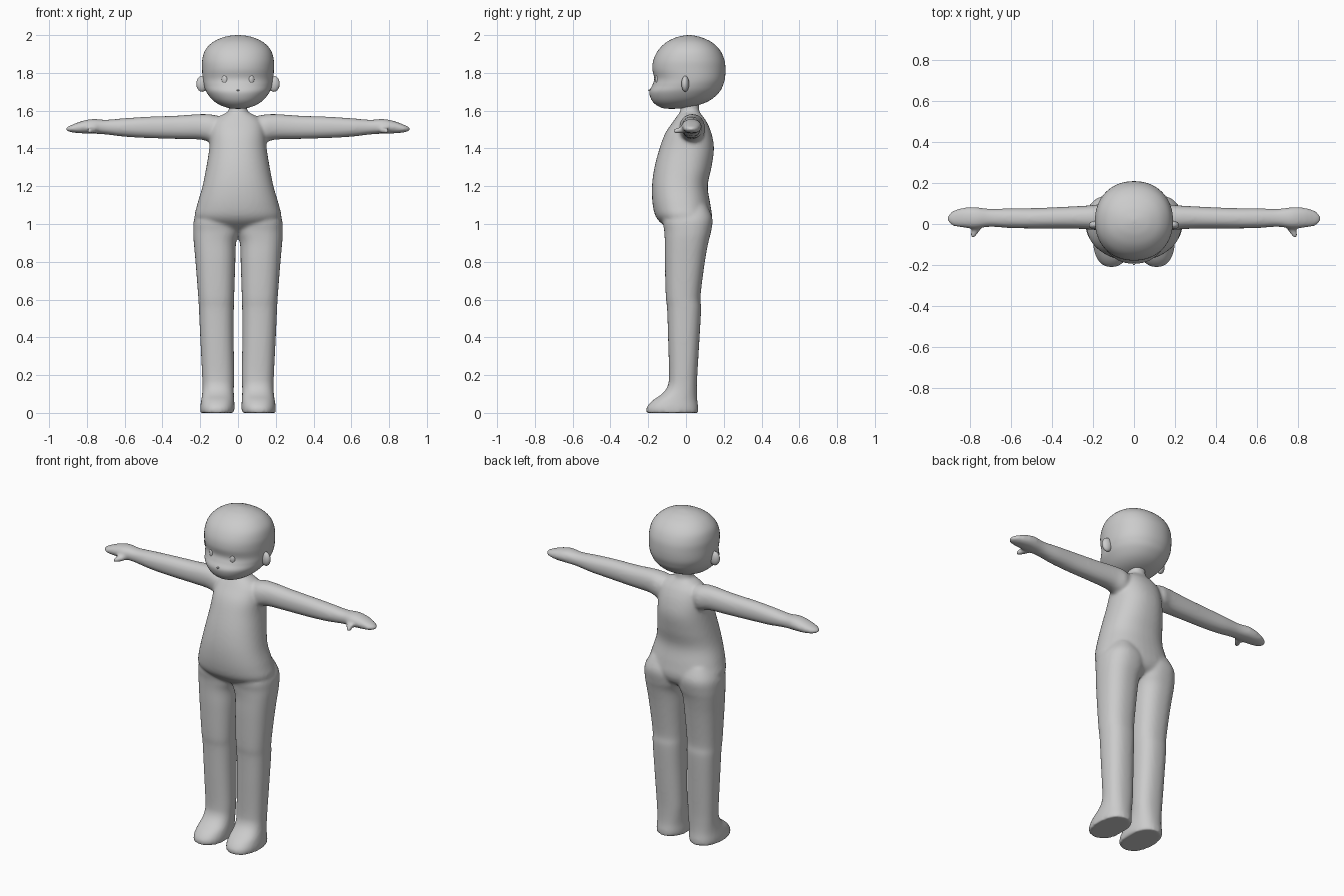
import bpy, bmesh, math
from mathutils import Vector

old = bpy.data.objects.get("Cube")
if old:
    bpy.data.objects.remove(old, do_unlink=True)

grey = bpy.data.materials.new("plain grey")
grey.use_nodes = True
GREY = (0.6, 0.6, 0.6, 1)
grey.diffuse_color = GREY
grey.node_tree.nodes["Principled BSDF"].inputs["Base Color"].default_value = GREY


def smooth_sections(rows, steps=5):
    """Catmull-Rom interpolation between cross-section rows."""
    rows = [Vector(r) for r in rows]
    out = []
    for i in range(len(rows) - 1):
        p0, p1, p2, p3 = rows[max(i - 1, 0)], rows[i], rows[i + 1], rows[min(i + 2, len(rows) - 1)]
        for k in range(steps):
            t = k / steps
            out.append(0.5 * (2 * p1 + (p2 - p0) * t + (2 * p0 - 5 * p1 + 4 * p2 - p3) * t * t
                              + (3 * p1 - p0 - 3 * p2 + p3) * t ** 3))
    return out + [rows[-1]]


def loft(bm, rows, place, power=2.2, sides=40):
    """Skin rounded sections given as (position, low a, high a, low b, high b)."""
    rings = []
    for t, a0, a1, b0, b1 in smooth_sections(rows):
        ring = []
        for i in range(sides):
            c, s = math.cos(math.tau * i / sides), math.sin(math.tau * i / sides)
            a = (a0 + a1) / 2 + (a1 - a0) / 2 * math.copysign(abs(c) ** (2 / power), c)
            b = (b0 + b1) / 2 + (b1 - b0) / 2 * math.copysign(abs(s) ** (2 / power), s)
            ring.append(bm.verts.new(place(t, a, b)))
        rings.append(ring)
    faces = [bm.faces.new(rings[0]), bm.faces.new(rings[-1])]
    for low, high in zip(rings, rings[1:]):
        for i in range(sides):
            j = (i + 1) % sides
            faces.append(bm.faces.new((low[i], low[j], high[j], high[i])))
    bmesh.ops.recalc_face_normals(bm, faces=faces)


def finish(name, bm):
    mesh = bpy.data.meshes.new(name)
    bm.to_mesh(mesh)
    bm.free()
    mesh.materials.append(grey)
    ob = bpy.data.objects.new(name, mesh)
    bpy.context.collection.objects.link(ob)
    mesh.shade_smooth()
    return ob


def upright(t, a, b):
    return (a, b, t)


# Torso and neck: height, half width, front, back
torso = [(0.95, .07, -.05, .08), (0.98, .17, -.10, .12), (1.03, .228, -.155, .138),
         (1.1, .217, -.176, .13), (1.2, .188, -.18, .115), (1.3, .168, -.167, .135),
         (1.4, .152, -.14, .148), (1.48, .145, -.11, .135), (1.54, .13, -.07, .11),
         (1.575, .09, -.045, .085), (1.6, .05, -.03, .07), (1.66, .05, -.03, .07)]
body = bmesh.new()
loft(body, [(z, -w, w, f, b) for z, w, f, b in torso], upright, 2.25)

# Legs with feet: height, inner, outer, front, back
leg = [(0, .02, .2, -.21, .065), (.03, .018, .2, -.208, .065), (.065, .02, .195, -.178, .06),
       (.1, .022, .19, -.128, .058), (.14, .022, .188, -.098, .058), (.2, .02, .19, -.09, .06),
       (.4, .023, .2, -.095, .072), (.55, .022, .207, -.1, .08), (.62, .02, .211, -.107, .077),
       (.8, .014, .225, -.112, .1), (.9, .01, .234, -.112, .118), (.96, -.01, .237, -.115, .133),
       (1.03, -.01, .231, -.12, .14), (1.1, .03, .19, -.07, .11)]
# Arms with mitten hands: distance, bottom, top, front, back
arm = [(.06, 1.46, 1.56, -.01, .07), (.13, 1.432, 1.578, -.035, .1), (.2, 1.447, 1.582, -.028, .092),
       (.32, 1.45, 1.574, -.022, .085), (.48, 1.455, 1.568, -.022, .078), (.6, 1.462, 1.56, -.02, .077),
       (.7, 1.474, 1.552, -.014, .074), (.77, 1.478, 1.556, -.022, .082), (.83, 1.48, 1.544, -.018, .08),
       (.88, 1.485, 1.525, -.01, .066), (.905, 1.492, 1.514, .005, .048), (.912, 1.5, 1.506, .02, .034)]
# Thumbs run forward from the palm: forward distance, inner, outer, bottom, top
thumb = [(-.02, .735, .79, 1.485, 1.525), (.02, .745, .79, 1.48, 1.516), (.05, .765, .8, 1.478, 1.508),
         (.064, .775, .797, 1.482, 1.503), (.069, .783, .79, 1.49, 1.496)]
for side in (1, -1):
    loft(body, leg, lambda t, a, b: (side * a, b, t), 2.35)
    loft(body, arm, lambda t, a, b: (side * t, b, a))
    loft(body, thumb, lambda t, a, b: (side * a, -t, b), sides=20)

# Blend the limbs into one skin
body_ob = finish("body", body)
remesh = body_ob.modifiers.new("blend", 'REMESH')
remesh.mode = 'VOXEL'
remesh.voxel_size = 0.009
remesh.use_smooth_shade = True
relax = body_ob.modifiers.new("relax", 'SMOOTH')
relax.factor = 0.5
relax.iterations = 8

# Head: height, half width, front, back
head = [(1.61, .012, -.09, -.06), (1.614, .05, -.125, -.01), (1.632, .1, -.16, .075),
        (1.66, .138, -.184, .135), (1.7, .168, -.194, .178), (1.735, .181, -.178, .196),
        (1.77, .187, -.168, .206), (1.82, .19, -.178, .209), (1.87, .189, -.172, .203),
        (1.92, .174, -.147, .18), (1.96, .137, -.107, .14), (1.985, .088, -.06, .09),
        (1.996, .045, -.02, .05), (2.0, .008, .01, .024)]
skull = bmesh.new()
loft(skull, [(z, -w, w, f, b) for z, w, f, b in head], upright, 2.15, 56)
finish("head", skull)


# Small rounded face parts
def pebble(name, location, radii, turn=0):
    bm = bmesh.new()
    bmesh.ops.create_uvsphere(bm, u_segments=24, v_segments=16, radius=1)
    bmesh.ops.scale(bm, vec=radii, verts=bm.verts)
    ob = finish(name, bm)
    ob.location = location
    ob.rotation_euler.z = turn
    return ob


for side, word in ((1, "left"), (-1, "right")):
    pebble(word + "_eye", (side * .07, -.151, 1.765), (.017, .012, .027), side * .3)
    pebble(word + "_ear", (side * .19, -.004, 1.742), (.031, .02, .042), side * -.15)
pebble("nose", (0, -.193, 1.708), (.007, .007, .005))
